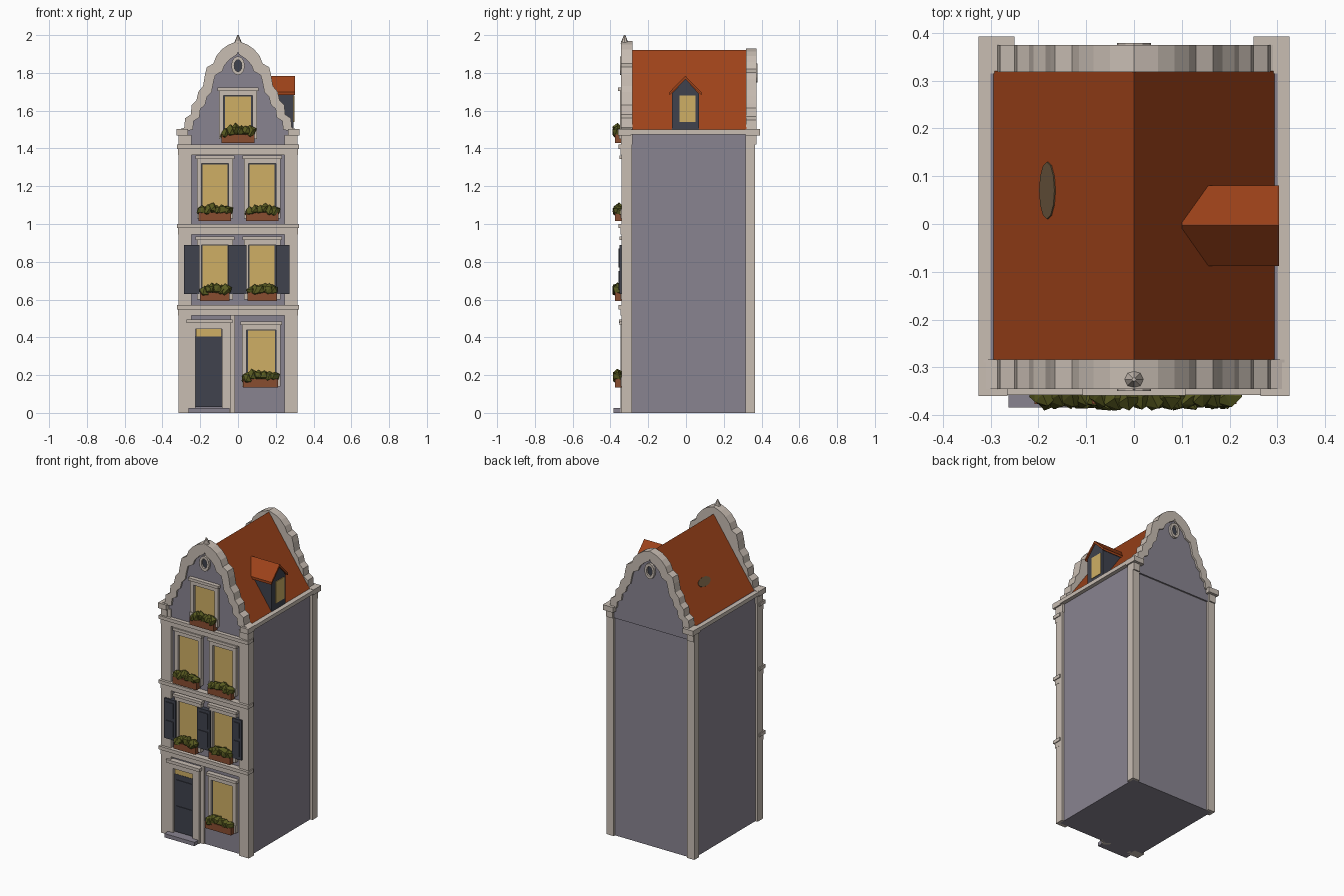
import bpy, bmesh, math, random
from mathutils import Vector, Matrix

if "Cube" in bpy.data.objects:
    bpy.data.objects.remove(bpy.data.objects["Cube"])

random.seed(4)


def material(name, rgb):
    m = bpy.data.materials.new(name)
    m.diffuse_color = (*rgb, 1)
    m.use_nodes = True
    m.node_tree.nodes["Principled BSDF"].inputs["Base Color"].default_value = m.diffuse_color
    return m


CREAM = material("cream stone", (0.58, 0.51, 0.45))
WALL = material("grey wall", (0.25, 0.23, 0.28))
SLATE = material("dark slate paint", (0.05, 0.055, 0.075))
GLOW = material("yellow window", (0.62, 0.43, 0.13))
ROOF = material("orange roof tile", (0.34, 0.055, 0.01))
LEAF = material("green leaves", (0.10, 0.105, 0.015))
CLAY = material("terracotta", (0.25, 0.075, 0.03))
PATCH = material("brown patch", (0.14, 0.09, 0.045))


def finish(name, bm, mat):
    bmesh.ops.recalc_face_normals(bm, faces=bm.faces)
    me = bpy.data.meshes.new(name)
    bm.to_mesh(me)
    bm.free()
    me.materials.append(mat)
    ob = bpy.data.objects.new(name, me)
    bpy.context.collection.objects.link(ob)
    return ob


def boxes(name, mat, items):
    """Boxes given as (x0, x1, y0, y1, z0, z1)."""
    bm = bmesh.new()
    for x0, x1, y0, y1, z0, z1 in items:
        m = Matrix.Translation(((x0 + x1) / 2, (y0 + y1) / 2, (z0 + z1) / 2))
        bmesh.ops.create_cube(bm, size=1, matrix=m @ Matrix.Diagonal((x1 - x0, y1 - y0, z1 - z0, 1)))
    return finish(name, bm, mat)


def solid(name, mat, polys, axis, a, b):
    """Polygons of (u, z) points extruded along x or y from a to b."""
    bm = bmesh.new()
    for p in polys:
        bm.faces.new([bm.verts.new((u, a, z) if axis == "y" else (a, u, z)) for u, z in p])
    bmesh.ops.remove_doubles(bm, verts=bm.verts, dist=1e-5)
    r = bmesh.ops.extrude_face_region(bm, geom=bm.faces[:])
    d = Vector((0, b - a, 0)) if axis == "y" else Vector((b - a, 0, 0))
    bmesh.ops.translate(bm, vec=d, verts=[v for v in r["geom"] if isinstance(v, bmesh.types.BMVert)])
    return finish(name, bm, mat)


def both(x0, x1, *rest):
    return [(x0, x1, *rest), (-x1, -x0, *rest)]


# Main body and corner piers
boxes("house_body", WALL, [(-.3, .3, -.32, .352, 0, 1.5)])
boxes("front_corner_piers", CREAM, both(.245, .316, -.341, -.285, 0, 1.47))
boxes("back_corner_piers", CREAM, both(.265, .316, .315, .366, 0, 1.47))
boxes("eave_ledges", CREAM, both(.285, .325, -.34, .37, 1.475, 1.5))
boxes("corner_caps", CREAM, both(.25, .325, .315, .392, 1.468, 1.502)
      + both(.265, .325, -.36, -.29, 1.468, 1.502))

# Floor cornices: moulded cap with a frieze below
for i, z in enumerate((.57, 1.0, 1.42)):
    boxes(f"cornice_{i}", CREAM, [(-.322, .322, -.358, -.30, z - .022, z),
                                  (-.317, .317, -.346, -.31, z - .055, z - .02)])

# Stepped gables, front and back
HALF = [(.315, 1.42), (.315, 1.5), (.285, 1.51), (.28, 1.56), (.25, 1.58), (.245, 1.63),
        (.22, 1.655), (.21, 1.70), (.185, 1.73), (.175, 1.79), (.165, 1.83), (.13, 1.85),
        (.115, 1.89), (.085, 1.925), (.05, 1.95), (0, 1.968)]


def mirrored(half):
    return half + [(-x, z) for x, z in reversed(half[:-1])]


def gable(name, y_out, y_in, top):
    s = 1 if y_out > 0 else -1
    half = [(x, 1.42 + (z - 1.42) * (top - 1.42) / .548) for x, z in HALF]
    outer = mirrored(half)
    inner = mirrored([(max(0, x - .045 - .001 * (16 - i) / 16) if i < 15 else 0,
                       1.42 + (z - 1.42) * .9) for i, (x, z) in enumerate(half)])
    solid(name + "_gable", CREAM, [outer], "y", y_out - s * .018, y_in)
    solid(name + "_gable_panel", WALL, [inner], "y", y_out - s * .022, y_out - s * .012)
    ring = [[outer[i], outer[i + 1], inner[i + 1], inner[i]] for i in range(len(outer) - 1)]
    solid(name + "_gable_coping", CREAM, ring, "y", y_out, y_out - s * .02)
    # Oval opening near the top
    def oval(rx, rz):
        return [(rx * math.cos(a * math.pi / 6), top - .13 + rz * math.sin(a * math.pi / 6))
                for a in range(12)]
    o, n = oval(.036, .05), oval(.02, .032)
    solid(name + "_oval_frame", CREAM, [[o[i], o[(i + 1) % 12], n[(i + 1) % 12], n[i]]
          for i in range(12)], "y", y_out + s * .004, y_out - s * .015)
    solid(name + "_oval_opening", SLATE, [n], "y", y_out - s * .008, y_out - s * .015)


gable("front", -.345, -.283, 1.968)
gable("back", .374, .318, 1.93)

# Finial on the front gable
bm = bmesh.new()
bmesh.ops.create_cone(bm, cap_ends=True, segments=8, radius1=.022, radius2=.004, depth=.045,
                      matrix=Matrix.Translation((0, -.325, 1.9775)))
finish("finial", bm, CREAM)

# Main roof and the worn patch on its left slope
solid("main_roof", ROOF, [[(-.297, 1.495), (.297, 1.495), (0, 1.922)]], "y", -.284, .32)
bm = bmesh.new()
bmesh.ops.create_cone(bm, cap_ends=True, segments=12, radius1=1, radius2=1, depth=1,
                      matrix=Matrix.Translation((-.18, .07, 1.922 - .18 * .427 / .297))
                      @ Matrix.Rotation(-math.atan2(.427, .297), 4, "Y")
                      @ Matrix.Diagonal((.028, .06, .006, 1)))
finish("roof_patch", bm, PATCH)

# Dormer on the right slope
solid("dormer", SLATE, [[(-.075, 1.5), (.068, 1.5), (.068, 1.69), (-.003, 1.768), (-.075, 1.69)]],
      "x", .1, .295)
solid("dormer_roof", ROOF, [[(-.088, 1.682), (-.003, 1.766), (-.003, 1.784), (-.088, 1.698)],
                            [(.081, 1.682), (.081, 1.698), (-.003, 1.784), (-.003, 1.766)]],
      "x", .1, .303)
boxes("dormer_window", GLOW, [(.29, .299, -.035, .05, 1.54, 1.68)])


def window(name, x0, x1, z0, z1, y=-.327, f=.03):
    """Yellow pane with a dark sash, stone frame, lintel and sill."""
    boxes(name + "_sash", SLATE, [(x0 - .008, x1 + .008, y, -.315, z0, z1 + .006)])
    boxes(name + "_pane", GLOW, [(x0, x1, y - .004, -.315, z0, z1)])
    boxes(name + "_frame", CREAM, [
        (x0 - f, x0 - .006, y - .015, -.315, z0 - .04, z1 + f),
        (x1 + .006, x1 + f, y - .015, -.315, z0 - .04, z1 + f),
        (x0 - f, x1 + f, y - .015, -.315, z1 + .004, z1 + f),
        (x0 - f - .008, x1 + f + .008, y - .024, -.315, z1 + f, z1 + f + .018),
        (x0 - f, x1 + f, y - .02, -.315, z0 - .05, z0)])


def flower_box(name, x0, x1, z):
    """Terracotta trough filled with low-poly leaf clumps."""
    boxes(name + "_trough", CLAY, [(x0 + .012, x1 - .012, -.376, -.335, z, z + .045)])
    bm = bmesh.new()
    n = 6
    for i in range(n):
        t = (i + .5) / n
        r = random.uniform(.027, .033)
        x = x0 + .02 + (x1 - x0 - .04) * t
        zc = z + .05 + .012 * math.sin(math.pi * t) + random.uniform(-.006, .006)
        g = bmesh.ops.create_icosphere(bm, subdivisions=1, radius=r,
                                       matrix=Matrix.Translation((x, -.359, zc)))
        for v in g["verts"]:
            v.co += Vector([random.uniform(-.006, .006) for _ in range(3)])
            v.co.y = max(v.co.y, -.39)
    finish(name + "_leaves", bm, LEAF)


# Windows and flower boxes, floor by floor
window("gable_window", -.07, .07, 1.5, 1.675, -.335)
flower_box("gable_flowers", -.1, .1, 1.43)
for side, x in (("left", -.122), ("right", .128)):
    window(f"third_floor_{side}_window", x - .066, x + .066, 1.08, 1.315)
    flower_box(f"third_floor_{side}_flowers", x - .098, x + .098, 1.015)
    window(f"second_floor_{side}_window", x - .066, x + .066, .65, .885)
    flower_box(f"second_floor_{side}_flowers", x - .09, x + .09, .592)
window("ground_floor_window", .052, .195, .19, .435)
flower_box("ground_floor_flowers", .015, .225, .135)

# Second floor shutters, each with two raised panels
for i, (x0, x1) in enumerate(((-.285, -.203), (-.05, .045), (.205, .272))):
    boxes(f"shutter_{i}", SLATE, [(x0, x1, -.352, -.315, .63, .89),
                                  (x0 + .015, x1 - .015, -.357, -.34, .65, .75),
                                  (x0 + .015, x1 - .015, -.357, -.34, .77, .87)])

# Door with transom light, surround and step
boxes("door", SLATE, [(-.228, -.083, -.332, -.31, .03, .405),
                      (-.21, -.101, -.336, -.31, .07, .2), (-.21, -.101, -.336, -.31, .23, .37)])
boxes("transom_light", GLOW, [(-.222, -.088, -.33, -.31, .405, .445)])
boxes("door_surround", CREAM, [
    (-.262, -.226, -.346, -.31, 0, .475), (-.085, -.04, -.346, -.31, 0, .475),
    (-.262, -.04, -.346, -.31, .443, .475), (-.272, -.03, -.355, -.31, .475, .495),
    (-.04, -.015, -.328, -.31, 0, .52)])
boxes("door_step", WALL, [(-.262, -.045, -.384, -.31, 0, .025)])
